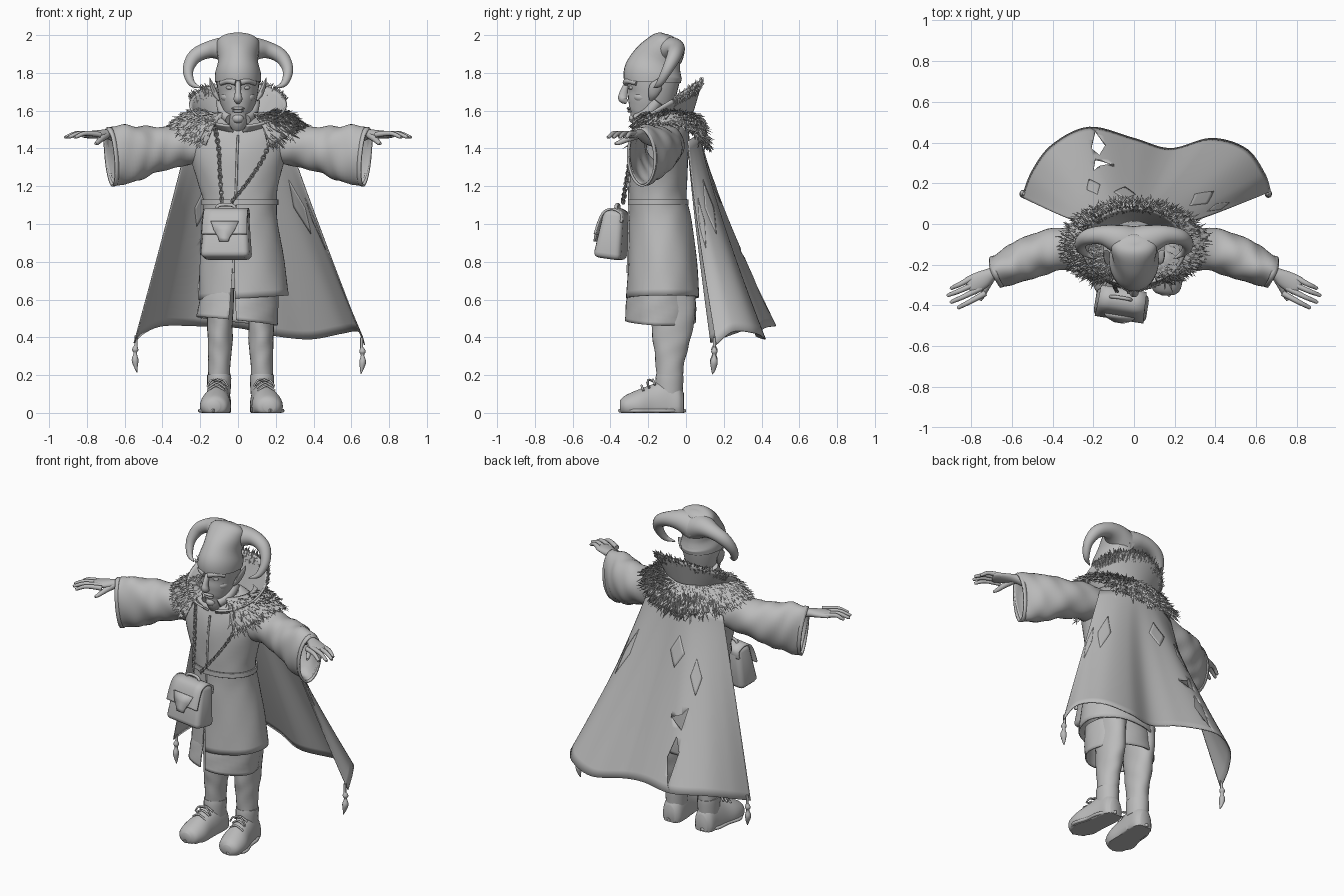
import bpy, bmesh, math, random
from math import sin, cos, pi, radians
from mathutils import Vector, Matrix

random.seed(4)
if "Cube" in bpy.data.objects:
    bpy.data.objects.remove(bpy.data.objects["Cube"])

GREY = (0.5, 0.5, 0.5, 1)
mat = bpy.data.materials.new("plain grey")
mat.use_nodes = True
mat.diffuse_color = GREY
mat.node_tree.nodes["Principled BSDF"].inputs["Base Color"].default_value = GREY
Y, Z = Vector((0, 1, 0)), Vector((0, 0, 1))


def make(name, bm, thick=0, angle=50):
    bmesh.ops.recalc_face_normals(bm, faces=bm.faces)
    me = bpy.data.meshes.new(name)
    bm.to_mesh(me)
    bm.free()
    me.materials.append(mat)
    me.shade_smooth()
    me.set_sharp_from_angle(angle=radians(angle))
    ob = bpy.data.objects.new(name, me)
    bpy.context.collection.objects.link(ob)
    if thick:
        mod = ob.modifiers.new("thickness", "SOLIDIFY")
        mod.thickness, mod.offset = thick, 0
    return ob


def spline(pts, t):
    """Catmull-Rom point on a list of tuples, t from 0 to 1."""
    f = min(max(t, 0), 1) * (len(pts) - 1)
    i = min(int(f), len(pts) - 2)
    f -= i
    a, b, c, d = (pts[min(max(k, 0), len(pts) - 1)] for k in range(i - 1, i + 3))
    return [q + f / 2 * (r - p + f * (2 * p - 5 * q + 4 * r - s + f * (3 * (q - r) + s - p)))
            for p, q, r, s in zip(a, b, c, d)]


def grid(bm, rows, closed=False):
    vs = [[bm.verts.new(p) for p in row] for row in rows]
    n = len(vs[0])
    for r0, r1 in zip(vs, vs[1:]):
        for j in range(n if closed else n - 1):
            k = (j + 1) % n
            bm.faces.new((r0[j], r0[k], r1[k], r1[j]))
    return vs


def loft(name, secs, ref=Y, s=1, seg=20, steps=4, caps=True, thick=0, ripple=0, folds=5):
    """Smooth tube through (x, y, z, half width, half depth) sections, flattened at the ground."""
    n = (len(secs) - 1) * steps
    path = [spline(secs, i / n) for i in range(n + 1)]
    rows = []
    for i, p in enumerate(path):
        t = (Vector(path[min(i + 1, n)][:3]) - Vector(path[max(i - 1, 0)][:3])).normalized()
        side = t.cross(ref).normalized()
        up = side.cross(t)
        row = []
        for j in range(seg):
            a = 2 * pi * j / seg
            w = 1 + ripple * sin(folds * a + 5 * i / n) * cos(.8 * i)
            q = Vector(p[:3]) + w * (side * cos(a) * p[3] + up * sin(a) * p[4])
            row.append((q.x * s, q.y, max(q.z, 0)))
        rows.append(row)
    bm = bmesh.new()
    vs = grid(bm, rows, True)
    if caps:
        bm.faces.new(vs[0])
        bm.faces.new(vs[-1])
    return make(name, bm, thick)


def tube(name, pts, r0, r1, **kw):
    n = len(pts) - 1
    return loft(name, [(*p, r0 + (r1 - r0) * i / n, r0 + (r1 - r0) * i / n) for i, p in enumerate(pts)],
                **{"seg": 10, **kw})


def ball(name, loc, size):
    bm = bmesh.new()
    bmesh.ops.create_uvsphere(bm, u_segments=16, v_segments=10, radius=1,
                              matrix=Matrix.Translation(loc) @ Matrix.Diagonal((*size, 1)))
    return make(name, bm)


def prism(name, poly, y0, y1):
    bm = bmesh.new()
    grid(bm, [[(x, y, z) for x, z in poly] for y in (y0, y1)], True)
    bmesh.ops.holes_fill(bm, edges=bm.edges)
    return make(name, bm)


def cut(ob, cutter):
    mod = ob.modifiers.new("cut", "BOOLEAN")
    mod.operation, mod.object, mod.solver = "DIFFERENCE", cutter, "EXACT"
    cutter.hide_render = True
    cutter.hide_set(True)


# Coat, under-skirt, belt and front seam
coat = loft("coat", [(.03, -.122, .61, .235, .19), (.02, -.125, .8, .22, .178), (.01, -.135, 1, .198, .163),
                     (.01, -.147, 1.12, .19, .148), (.005, -.147, 1.22, .21, .148), (0, -.14, 1.36, .25, .15),
                     (0, -.125, 1.46, .27, .14), (0, -.12, 1.53, .19, .12), (0, -.13, 1.57, .08, .08)],
            seg=48, caps=False, thick=.008, ripple=.01, folds=7)
skirt = loft("under_skirt", [(-.005, -.135, .485, .212, .185), (.005, -.132, .58, .207, .18), (.012, -.13, .66, .2, .17)],
             seg=40, caps=False, thick=.008, ripple=.015, folds=6)
slit = prism("slit_cutter", [(-.055, .4), (-.005, .4), (-.022, .74), (-.03, .74)], -.5, -.17)
cut(coat, slit)
cut(skirt, slit)
loft("belt", [(.01, -.147, z, .2, .157) for z in (1.1, 1.115, 1.13)], seg=40, caps=False, thick=.008)
tube("front_seam", [(0, -.285, 1.47), (-.005, -.296, 1.36), (-.01, -.3, 1.2), (-.015, -.301, 1.1),
                    (-.02, -.304, .95), (-.025, -.309, .74)], .006, .006)

# Sleeves, hands, legs and boots on both sides
for s, side in ((1, "left"), (-1, "right")):
    loft(side + "_sleeve", [(.16, -.12, 1.425, .1, .1), (.28, -.115, 1.42, .1, .105), (.4, -.13, 1.4, .1, .11),
                            (.5, -.16, 1.385, .1, .13), (.59, -.2, 1.37, .09, .15), (.675, -.235, 1.355, .072, .15)],
         Z, s, 32, 6, False, .01, .05, 3)
    loft(side + "_cuff_band", [(.66, -.23, 1.357, .076, .152), (.68, -.237, 1.355, .076, .153)], Z, s, 32, 2, False, .01)
    loft(side + "_forearm", [(.4, -.14, 1.45, .05, .05), (.6, -.2, 1.46, .042, .04), (.69, -.24, 1.475, .03, .026),
                             (.74, -.27, 1.475, .043, .022), (.8, -.303, 1.472, .048, .018), (.815, -.312, 1.472, .035, .012)], Z, s)
    for i, (tx, ty) in enumerate(((.9, -.32), (.915, -.355), (.9, -.388), (.865, -.415))):
        bx, by = .81 - .02 * i, -.272 - .026 * i
        tube(f"{side}_finger_{i + 1}", [(bx - .02, by + .01, 1.473), ((bx + tx) / 2, (by + ty) / 2, 1.48),
                                        (tx - .01, ty + .008, 1.462), (tx, ty, 1.458)], .015, .007, ref=Z, s=s)
    tube(side + "_thumb", [(.7, -.26, 1.47), (.725, -.31, 1.45), (.745, -.355, 1.43), (.755, -.375, 1.425)],
         .022, .007, ref=Z, s=s)

    cx, toe = (.122, .16) if s > 0 else (.095, .122)
    loft(side + "_trouser_leg", [(cx, -.07, .66, .075, .12), (cx, -.07, .5, .068, .115), (cx, -.078, .38, .066, .098),
                                 (cx + .003, -.085, .28, .06, .078), (cx + .005, -.085, .17, .058, .068)],
         Y, s, 24, 6, True, 0, .03, 3)
    shoe = lambda k: cx + .005 + (toe - cx) * k
    loft(side + "_boot", [(shoe(1), -.35, .035, .03, .03), (shoe(.97), -.325, .035, .066, .055),
                          (shoe(.75), -.26, .035, .082, .085), (shoe(.4), -.18, .035, .072, .115),
                          (shoe(.1), -.1, .035, .066, .145), (shoe(0), -.04, .035, .062, .115),
                          (shoe(0), -.012, .035, .04, .07)], Z, s, 28, 5)
    tube(side + "_boot_welt", [(shoe(1), -.352, .012), (shoe(.75) + .08, -.27, .012), (shoe(.4) + .07, -.18, .012),
                               (shoe(.1) + .065, -.08, .012), (shoe(0), -.006, .012)], .01, .01, ref=Z, s=s)
    loft(side + "_boot_shaft", [(cx + .005, -.09, .1, .06, .072), (cx + .005, -.088, .17, .064, .074),
                                (cx + .005, -.086, .2, .064, .072)], Y, s)
    for i in range(3):
        y, z, c = -.225 + .03 * i, .142 + .016 * i, shoe(.6 - .15 * i)
        tube(f"{side}_lace_{i + 1}", [(c - .045, y, z - .025), (c, y - .01, z + .002), (c + .045, y, z - .025)],
             .006, .006, ref=Z, s=s)
    for d in (-1, 1):
        tube(f"{side}_lace_bow_{d}", [(c, -.17, .165), (c + d * .03, -.2, .175), (c + d * .055, -.2, .14)],
             .006, .005, ref=Y, s=s)

    # Facial features, ears and hat horns
    ball(side + "_eye", (s * .043, -.287, 1.722), (.02, .016, .012))
    tube(side + "_brow", [(.012, -.318, 1.75), (.05, -.306, 1.757), (.09, -.262, 1.745)], .018, .012, s=s, ref=Z)
    ball(side + "_cheek", (s * .055, -.232, 1.672), (.036, .046, .03))
    tube(side + "_jaw", [(.088, -.15, 1.65), (.075, -.2, 1.59), (.04, -.26, 1.555)], .03, .03, s=s, ref=Z)
    loft(side + "_ear", [(.1, -.185, 1.655, .006, .01), (.118, -.175, 1.685, .014, .026), (.135, -.16, 1.725, .012, .034),
                         (.145, -.145, 1.755, .007, .018), (.15, -.138, 1.775, .002, .002)], Y, s, 12)
    loft(side + "_hat_horn", [(0, -.1, 1.9, .085, .09), (.075, -.075, 1.925, .065, .072), (.155, -.055, 1.922, .045, .048),
                              (.23, -.065, 1.885, .038, .038), (.264, -.1, 1.815, .028, .028),
                              (.245, -.14, 1.745, .018, .018), (.195, -.17, 1.722, .003, .003)], Y, s, 24, 6)
    tx, tz = (.655, .37) if s > 0 else (.54, .38)
    tube(side + "_tassel_cord", [(tx, .15, tz + .03), (tx, .15, tz - .05)], .008, .008, s=s)
    loft(side + "_tassel", [(tx, .15, tz - .02, .006, .006), (tx + .004, .15, tz - .045, .017, .017),
                            (tx + .004, .15, tz - .065, .009, .009), (tx + .005, .148, tz - .1, .018, .02),
                            (tx, .145, tz - .14, .009, .012), (tx - .005, .14, tz - .165, .002, .002)], Y, s, 12)

# Head, nose, mouth and hat
loft("head", [(0, -.15, 1.45, .07, .07), (0, -.17, 1.52, .062, .07), (0, -.22, 1.54, .05, .065), (0, -.213, 1.575, .068, .09),
              (0, -.195, 1.63, .09, .116), (0, -.18, 1.69, .105, .127), (0, -.175, 1.75, .113, .14),
              (0, -.175, 1.8, .113, .148), (0, -.17, 1.85, .095, .12)], seg=28)
loft("nose", [(0, -.3, 1.76, .012, .012), (0, -.322, 1.72, .015, .018), (0, -.332, 1.685, .018, .024),
              (0, -.334, 1.662, .024, .024), (0, -.312, 1.645, .014, .012)], seg=14)
ball("upper_lip", (0, -.3, 1.612), (.036, .014, .008))
ball("lower_lip", (0, -.296, 1.597), (.03, .014, .008))
ball("chin", (0, -.275, 1.558), (.032, .028, .026))
loft("hat", [(0, -.178, 1.752, .122, .15), (0, -.174, 1.8, .121, .155), (0, -.155, 1.86, .106, .135),
             (0, -.125, 1.92, .112, .108), (0, -.1, 1.965, .11, .08), (0, -.085, 1.988, .075, .045),
             (0, -.08, 1.998, .02, .015)], seg=32)


# Standing collar and shoulder mantle; a = 0 at the back
def collar(a, t):
    flare = t ** .8
    return Vector(((.14 + .115 * flare) * sin(a), -.125 + .015 * t + (.14 + .05 * t) * cos(a),
                   1.51 + .125 * t + (.02 + .095 * t) * cos(a)))


def mantle(a, t):
    return Vector(((.15 + .19 * t) * sin(a), -.105 + (.15 + .065 * t) * cos(a),
                   1.585 + .03 * sin(pi * t) - t * (.185 - .02 * cos(a) - .13 * sin(a) ** 2)))


for name, fn, limit in (("collar", collar, 170), ("fur_mantle", mantle, 150)):
    bm = bmesh.new()
    grid(bm, [[fn(radians(limit) * (j / 24 - 1), i / 8) for j in range(49)] for i in range(9)])
    make(name, bm, .012)


# Fur tufts scattered over the mantle and the collar rim
def fur(name, fn, limit, t0, count, length):
    bm = bmesh.new()
    for _ in range(count):
        a, t = radians(random.uniform(-limit, limit)), random.uniform(t0, 1)
        p = fn(a, t)
        d = (fn(a, t + .05) - p).normalized()
        n = Vector((sin(a), cos(a), .5)).normalized()
        d = (d + n * random.uniform(0, .5) + Vector([random.uniform(-.45, .45) for _ in "xyz"])).normalized()
        u = d.orthogonal().normalized()
        w = d.cross(u)
        base = [bm.verts.new(p + .008 * (u * cos(k * 2 * pi / 3) + w * sin(k * 2 * pi / 3))) for k in range(3)]
        tip = bm.verts.new(p + d * length * random.uniform(.6, 1.2))
        for k in range(3):
            bm.faces.new((base[k], base[(k + 1) % 3], tip))
    make(name, bm, angle=30)


fur("mantle_fur", mantle, 150, .05, 2800, .055)
fur("collar_fur", collar, 78, .72, 500, .035)

# Cape, its tear and sewn patches
HEM = [(-.55, .13, .37), (-.5, .26, .42), (-.4, .39, .46), (-.22, .475, .46), (0, .42, .45), (.18, .37, .41),
       (.38, .42, .39), (.55, .37, .42), (.64, .25, .43), (.67, .16, .36)]


def cape(u, v):
    x, y, z = spline(HEM, u)
    k = 2 * u - 1
    top = Vector((.27 * k, .01 + .065 * (1 - k * k), 1.48 - .04 * k * k))
    return Vector((top.x + (x - top.x) * v ** 1.05, top.y + (y - top.y) * v ** 1.2, top.z + (z - top.z) * v))


bm = bmesh.new()
grid(bm, [[cape(j / 60, i / 24) for j in range(61)] for i in range(25)])
cloak = make("cape", bm, .006)
cut(cloak, prism("tear_cutter_low", [(-.19, .5), (-.21, .68), (-.17, .76), (-.14, .64)], .15, .7))
cut(cloak, prism("tear_cutter_high", [(-.19, .8), (-.2, .92), (-.17, .88), (-.1, .85)], .12, .7))
for i, (u, v, du, dv) in enumerate(((.42, .27, .06, .09), (.84, .36, .05, .14), (.27, .38, .035, .1), (.95, .42, .03, .13))):
    bm = bmesh.new()
    grid(bm, [[cape(u + du * (p - q) / 6, v + dv * (p + q - 6) / 6) for p in range(7)] for q in range(7)])
    make(f"cape_patch_{i + 1}", bm, .0095)

# Shoulder bag: body, flap, clasp and handle
turn = Matrix.Translation((-.06, -.385, .945)) @ Matrix.Rotation(radians(-9), 4, "Z") @ Matrix.Rotation(radians(-8), 4, "X")


def box(name, size, taper, bevel):
    bm = bmesh.new()
    bmesh.ops.create_cube(bm, size=1)
    for v in bm.verts:
        k = taper if v.co.z > 0 else 1
        v.co = Vector((v.co.x * size[0] * (k + 1) / 2, v.co.y * size[1] * k, v.co.z * size[2]))
    bmesh.ops.bevel(bm, geom=bm.edges, offset=bevel, segments=3, affect="EDGES", profile=.5)
    bm.transform(turn)
    return make(name, bm)


box("bag_body", (.265, .15, .26), .7, .03)
bm = bmesh.new()
flap = [(.05, .07), (.045, .115), (0, .135), (-.04, .122), (-.06, .09), (-.072, .04), (-.08, -.01)]
grid(bm, [[turn @ Vector((x * (1 + .08 * i / 24), *spline(flap, i / 24))) for x in (-.112, -.06, 0, .06, .112)]
          for i in range(25)])
make("bag_flap", bm, .012)
bm = bmesh.new()
grid(bm, [[turn @ Vector((x * w, y, z)) for x in (-1, 0, 1)]
          for w, y, z in ((.075, -.076, .06), (.055, -.085, .01), (.03, -.09, -.03), (.025, -.09, -.05))])
make("bag_clasp_tongue", bm, .012)
tube("bag_handle", [turn @ Vector(p) for p in ((-.06, 0, .12), (-.045, 0, .155), (.03, 0, .155), (.045, 0, .12))],
     .009, .009)


# Chain of alternating links
def chain(name, pts):
    bm = bmesh.new()
    count = int(sum((Vector(q) - Vector(p)).length for p, q in zip(pts, pts[1:])) / .018)
    for i in range(count + 1):
        p, q = Vector(spline(pts, i / count)), Vector(spline(pts, i / count + .01 if i < count else 1))
        d = (q - p).normalized() if i < count else -Z
        frame = Matrix.Translation(p) @ d.to_track_quat("X", "Z").to_matrix().to_4x4()
        frame = frame @ Matrix.Rotation(pi / 4 + pi / 2 * (i % 2), 4, "X")
        rows = [[frame @ Vector(((.01 + .0035 * cos(b)) * cos(a) * 1.3, (.01 + .0035 * cos(b)) * sin(a), .0035 * sin(b)))
                 for b in (0, pi / 2, pi, 3 * pi / 2)] for a in [k * pi / 5 for k in range(11)]]
        grid(bm, rows, True)
    bmesh.ops.remove_doubles(bm, verts=bm.verts, dist=.0001)
    make(name, bm)


chain("right_chain", [(-.12, -.26, 1.5), (-.1, -.295, 1.38), (-.095, -.31, 1.25), (-.085, -.33, 1.12)])
chain("left_chain", [(.18, -.24, 1.46), (.13, -.29, 1.34), (.05, -.318, 1.22), (-.03, -.335, 1.12)])
